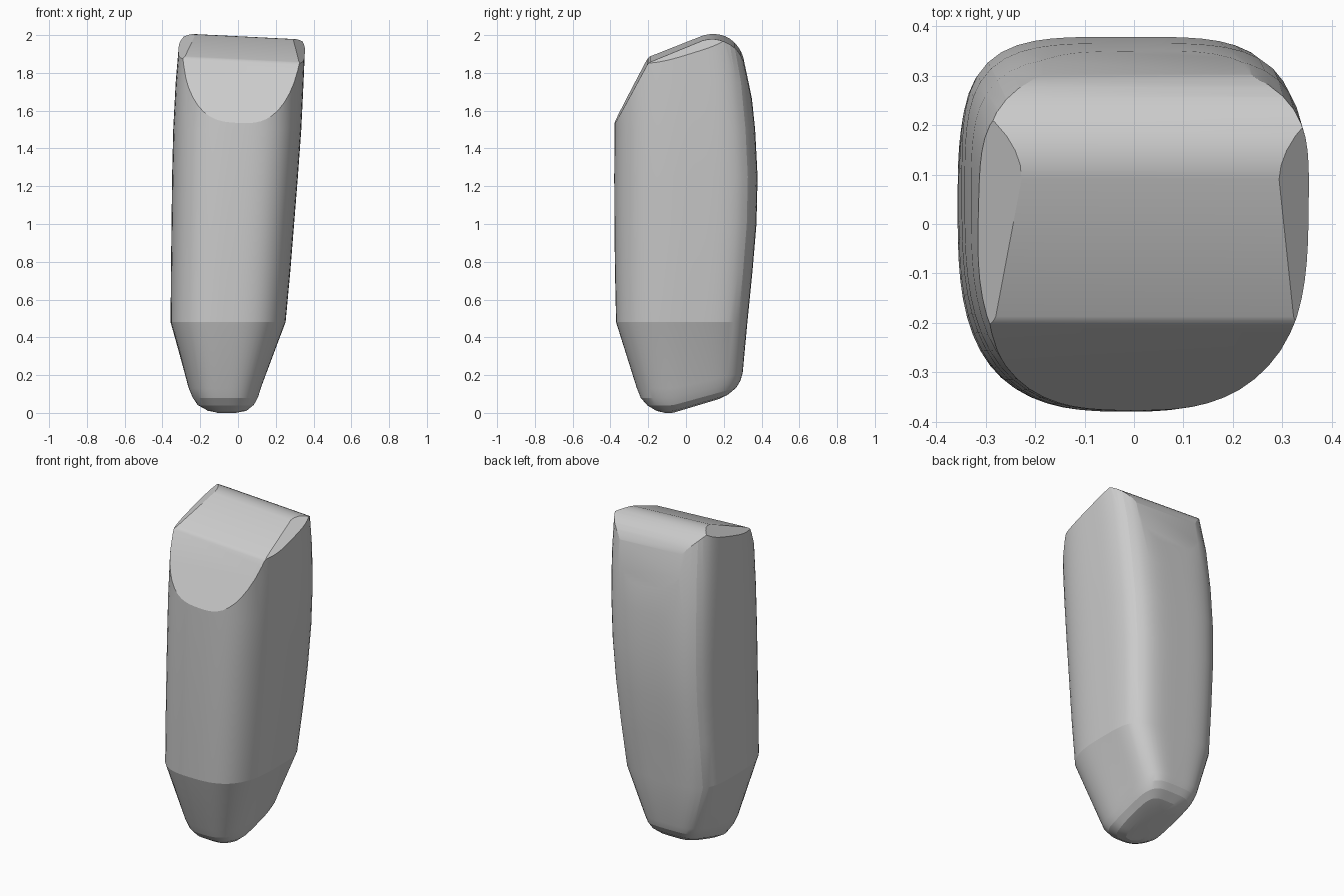
import bpy, bmesh, math
from mathutils import Vector

cube = bpy.data.objects.get("Cube")
if cube:
    bpy.data.objects.remove(cube, do_unlink=True)

SIDES = 72
# Body stations: height, right edge, left edge, front edge, back edge
STATIONS = [
    (0.00, -.12, .00, -.11, .17),
    (0.01, -.17, .055, -.155, .22),
    (0.04, -.22, .09, -.205, .265),
    (0.08, -.245, .11, -.24, .288),
    (0.13, -.265, .125, -.26, .30),
    (0.48, -.357, .252, -.37, .325),
    (0.75, -.355, .277, -.376, .352),
    (1.00, -.352, .297, -.379, .373),
    (1.25, -.349, .317, -.38, .379),
    (1.50, -.343, .335, -.378, .366),
    (1.75, -.33, .347, -.374, .34),
    (2.10, -.30, .362, -.34, .27),
]


def ring(bm, z, x0, x1, y0, y1):
    """Squarish oval, rounder at the front; the low end rises toward the back."""
    cx, cy = (x0 + x1) / 2, y0 + (y1 - y0) * .57
    verts = []
    for i in range(SIDES):
        a = math.tau * i / SIDES
        c, s = math.cos(a), math.sin(a)
        n = 4 if s > 0 else 2.9
        r = (abs(c) ** n + abs(s) ** n) ** (-1 / n)
        x = cx + r * c * (x1 - x0) / 2
        y = cy + r * s * (y1 - cy if s > 0 else cy - y0)
        lift = .3 * max(0, y + .07) * max(0, 1 - z / .48)
        verts.append(bm.verts.new((x, y, z + lift)))
    return verts


def cut(bm, point, normal):
    """Slice away everything on the normal side and close the hole."""
    res = bmesh.ops.bisect_plane(
        bm, geom=bm.verts[:] + bm.edges[:] + bm.faces[:], dist=1e-5,
        plane_co=point, plane_no=normal, clear_outer=True)
    edges = [e for e in res["geom_cut"] if isinstance(e, bmesh.types.BMEdge)]
    if edges:
        bmesh.ops.holes_fill(bm, edges=edges, sides=0)


def round_cut(bm, y, z, radius, start, end, step):
    """Row of slices rolling around an axis across the top."""
    for deg in range(start, end + 1, step):
        a = math.radians(deg)
        n = Vector((.05 * math.cos(a), math.sin(a), math.cos(a)))
        cut(bm, Vector((0, y, z)) + n * radius, n)


def corner_cut(bm, a, b, c):
    a, b, c = Vector(a), Vector(b), Vector(c)
    n = (b - a).cross(c - a).normalized()
    cut(bm, a, n if n.z > 0 else -n)


# Lofted body
bm = bmesh.new()
rings = [ring(bm, *s) for s in STATIONS]
for low, high in zip(rings, rings[1:]):
    for i in range(SIDES):
        j = (i + 1) % SIDES
        bm.faces.new((low[i], low[j], high[j], high[i]))
bm.faces.new(rings[0][::-1])
bm.faces.new(rings[-1])

# Sloped front facet and top, with a tight roll between; broad roll at the back
round_cut(bm, -.164, 1.83, .05, -62, -22, 10)
round_cut(bm, .14, 1.823, .17, -22, 78, 10)

# Chamfers along the two side edges of the top
corner_cut(bm, (.30, .1, 1.97), (.32, -.19, 1.86), (.355, .1, 1.925))
corner_cut(bm, (-.25, .15, 2.0), (-.28, -.2, 1.885), (-.312, .15, 1.96))

bmesh.ops.remove_doubles(bm, verts=bm.verts[:], dist=.0008)
bmesh.ops.recalc_face_normals(bm, faces=bm.faces[:])
mesh = bpy.data.meshes.new("tapered_body")
bm.to_mesh(mesh)
bm.free()

body = bpy.data.objects.new("tapered_body", mesh)
bpy.context.collection.objects.link(body)

grey = bpy.data.materials.new("light_grey")
grey.use_nodes = True
colour = (.6, .6, .6, 1)
grey.diffuse_color = colour
grey.node_tree.nodes["Principled BSDF"].inputs["Base Color"].default_value = colour
mesh.materials.append(grey)

bpy.ops.object.select_all(action='DESELECT')
body.select_set(True)
bpy.context.view_layer.objects.active = body
bpy.ops.object.shade_smooth_by_angle(angle=math.radians(14))
